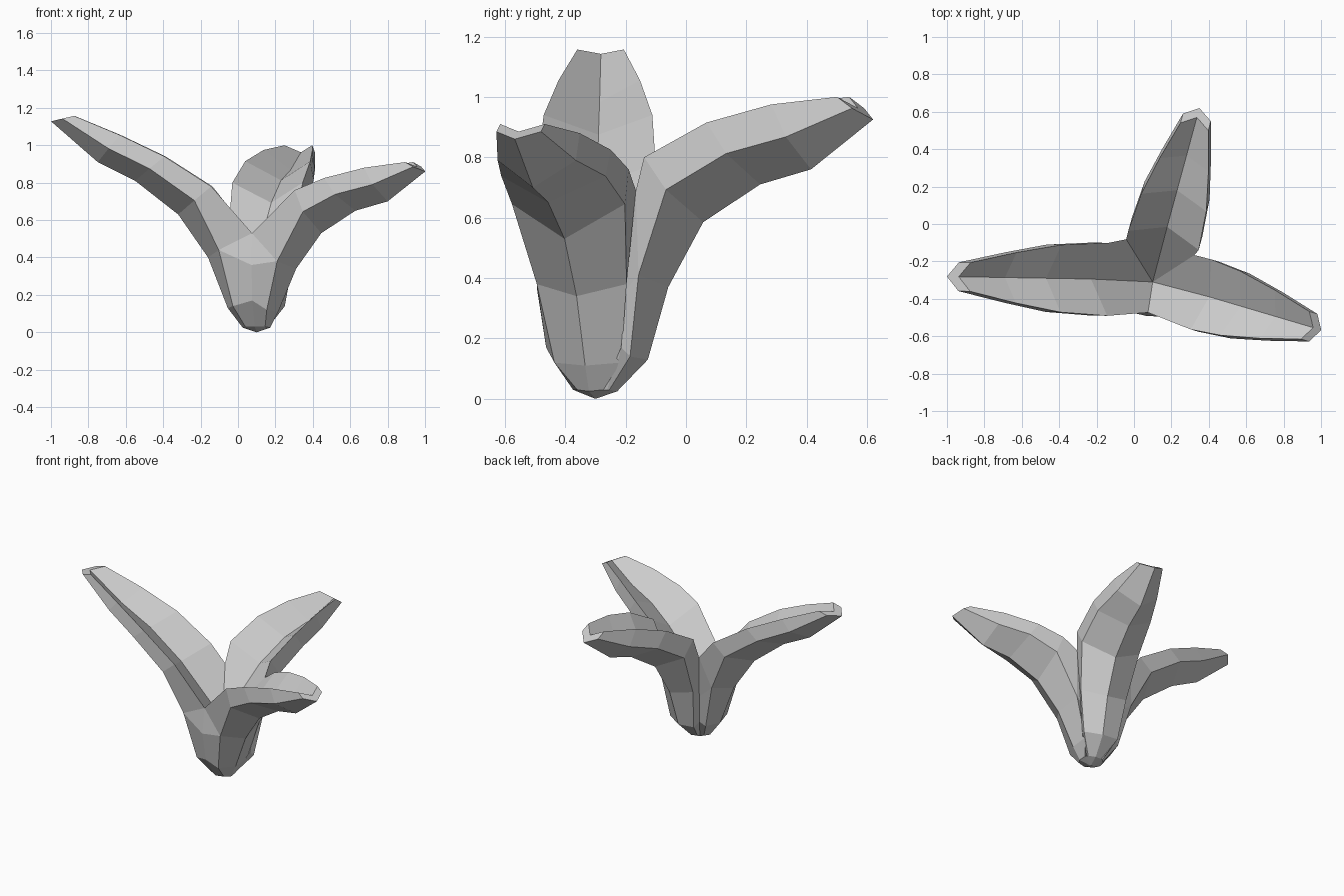
import bpy, bmesh, math
from mathutils import Vector

if "Cube" in bpy.data.objects:
    bpy.data.objects.remove(bpy.data.objects["Cube"])

CX, CY = 0.10, -0.30
HALF_WIDTH = [0.077, 0.135, 0.18, 0.195]

# each leaf: heading, underside keel (radius, height) from tip to trunk, upper rim
LEAVES = [
    (-16.5, [(0.94, 0.86), (0.73, 0.70), (0.55, 0.65), (0.36, 0.53), (0.22, 0.34), (0.12, 0.11)],
            [(0.85, 0.91), (0.64, 0.88), (0.43, 0.825), (0.27, 0.76)]),
    (74.8, [(0.953, 0.925), (0.74, 0.76), (0.565, 0.71), (0.37, 0.585), (0.25, 0.37), (0.18, 0.13)],
           [(0.85, 1.0), (0.64, 0.975), (0.43, 0.915), (0.22, 0.80)]),
    (179.0, [(1.10, 1.128), (0.85, 0.91), (0.65, 0.81), (0.42, 0.63), (0.26, 0.40), (0.155, 0.13)],
            [(0.975, 1.157), (0.73, 1.055), (0.49, 0.94), (0.24, 0.78)]),
]
# seams on the trunk between neighbouring leaves: heading, top radius, top height
SEAMS = [(31, 0.26, 0.69), (123, 0.26, 0.66), (261.7, 0.175, 0.53)]

bm = bmesh.new()


def vert(heading, r, side, z):
    a = math.radians(heading)
    return bm.verts.new((CX + r * math.cos(a) - side * math.sin(a),
                         CY + r * math.sin(a) + side * math.cos(a), z))


def strip(a, b):
    for n in range(len(a) - 1):
        bm.faces.new((a[n], a[n + 1], b[n + 1], b[n]))


# shared trunk points
heart = bm.verts.new((CX, CY - 0.01, 0.40))
foot = bm.verts.new((CX, CY, 0.0))
seams = [[vert(h, r, 0, z), vert(h, 0.195, 0, 0.36),
          vert(h, 0.165, 0, 0.17), vert(h, 0.075, 0, 0.03)] for h, r, z in SEAMS]

# three grooved leaves running down into the trunk
for i, (h, keel, rim) in enumerate(LEAVES):
    mids = [((k[0] + u[0]) / 2, (k[1] + u[1]) / 2) for k, u in zip(keel, rim)]
    keel_v = [vert(h, r, 0, z) for r, z in keel] + [vert(h, 0.075, 0, 0.025)]
    groove = [vert(h, r, 0, z) for r, z in mids]
    for s, seam in ((1, seams[i]), (-1, seams[i - 1])):
        top = [vert(h, u[0], s * w, u[1]) for u, w in zip(rim, HALF_WIDTH)]
        low = [vert(h, m[0], s * w, m[1]) for m, w in zip(mids, HALF_WIDTH)]
        k5, k6 = keel[4], keel[5]
        low += [vert(h, k5[0] - 0.06, s * 0.155, k5[1] + 0.04),
                vert(h, k6[0] - 0.03, s * 0.115, k6[1] + 0.01),
                vert(h, 0.06, s * 0.045, 0.03)]
        strip(groove + [heart], top + [seam[0]])     # inner face
        strip(top, low[:4])                          # side
        strip(low, keel_v)                           # underside
        bm.faces.new((top[0], groove[0], keel_v[0], low[0]))  # blunt tip
        bm.faces.new((top[3], low[3], low[4], seam[0]))
        bm.faces.new((seam[0], low[4], seam[1]))
        strip(low[4:], seam[1:])                     # trunk flank
        bm.faces.new((keel_v[-1], low[-1], foot))
        bm.faces.new((low[-1], seam[-1], foot))

bmesh.ops.recalc_face_normals(bm, faces=bm.faces)
mesh = bpy.data.meshes.new("three_leaf_plant")
bm.to_mesh(mesh)
bm.free()
plant = bpy.data.objects.new("three_leaf_plant", mesh)
bpy.context.collection.objects.link(plant)
